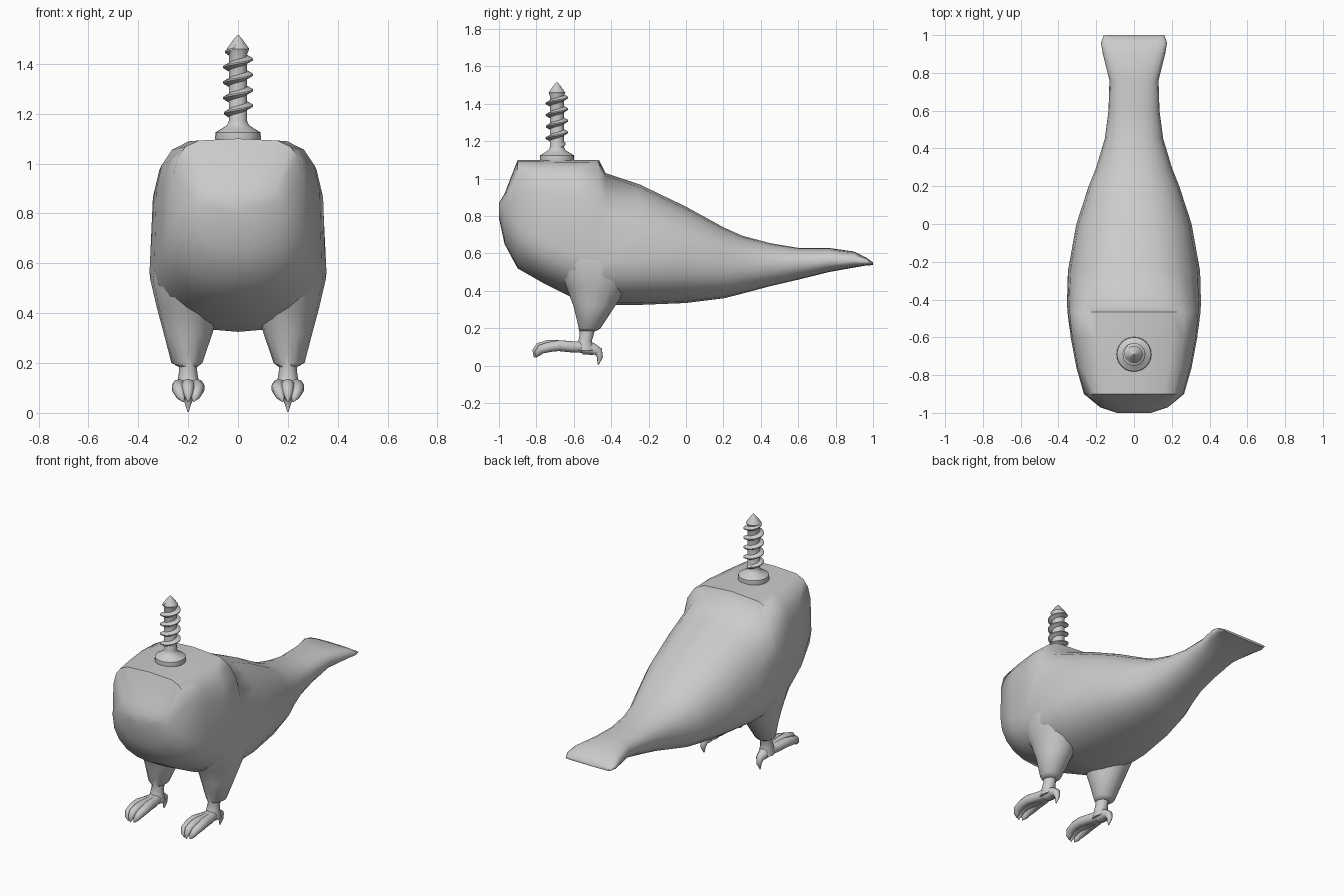
import bpy, bmesh
from math import sin, cos, pi, radians
from mathutils import Vector

if "Cube" in bpy.data.objects:
    bpy.data.objects.remove(bpy.data.objects["Cube"])


def finish(name, bm, angle=50):
    bmesh.ops.recalc_face_normals(bm, faces=bm.faces[:])
    me = bpy.data.meshes.new(name)
    bm.to_mesh(me)
    bm.free()
    ob = bpy.data.objects.new(name, me)
    bpy.context.collection.objects.link(ob)
    bpy.ops.object.select_all(action='DESELECT')
    ob.select_set(True)
    bpy.context.view_layer.objects.active = ob
    bpy.ops.object.shade_smooth_by_angle(angle=radians(angle))
    return ob


def loft(name, rings, angle=50):
    """Skin a list of closed point rings and cap both ends."""
    bm = bmesh.new()
    vs = [[bm.verts.new(p) for p in r] for r in rings]
    n = len(vs[0])
    for a, b in zip(vs, vs[1:]):
        for i in range(n):
            j = (i + 1) % n
            bm.faces.new((a[i], a[j], b[j], b[i]))
    bm.faces.new(vs[0])
    bm.faces.new(vs[-1])
    return finish(name, bm, angle)


def ellipse(cx, cy, z, rx, ry, n=16):
    return [(cx + rx * cos(2 * pi * i / n), cy + ry * sin(2 * pi * i / n), z) for i in range(n)]


def tube(name, path, radii, n=10):
    """Tapered tube along a path lying mostly in the yz plane."""
    pts = [Vector(p) for p in path]
    rings = []
    for k, (p, r) in enumerate(zip(pts, radii)):
        d = (pts[min(k + 1, len(pts) - 1)] - pts[max(k - 1, 0)]).normalized()
        u = d.cross(Vector((1, 0, 0))).normalized()
        v = d.cross(u)
        rings.append([p + r * (cos(2 * pi * i / n) * u + sin(2 * pi * i / n) * v) for i in range(n)])
    return loft(name, rings, 60)


def section(y, w, zc, top, bot, nt, nb, n=20):
    """Rounded body slice with separate squareness above and below."""
    ring = []
    for i in range(n):
        c, s = cos(2 * pi * i / n), sin(2 * pi * i / n)
        e = 2 / (nt if s > 0 else nb)
        h = (top - zc) if s > 0 else (zc - bot)
        x = w * abs(c) ** e * (1 if c > 0 else -1)
        ring.append((x, y, zc + h * abs(s) ** e * (1 if s > 0 else -1)))
    return ring


# Body with flat-cut neck and flared tail: y, half width, mid z, top, bottom, squareness
body = [
    (-1.0, .09, .84, .87, .79, 2, 2),
    (-.97, .18, .82, .92, .65, 2.4, 2),
    (-.90, .265, .75, 1.10, .52, 4.5, 2.2),
    (-.76, .305, .66, 1.10, .44, 4.5, 2.2),
    (-.60, .335, .60, 1.10, .36, 4.5, 2.2),
    (-.465, .35, .57, 1.10, .33, 4, 2.2),
    (-.43, .355, .56, 1.03, .325, 3.2, 2.2),
    (-.25, .35, .56, .97, .325, 2.5, 2.2),
    (0, .305, .56, .85, .335, 2.3, 2.2),
    (.20, .24, .53, .74, .36, 2.3, 2.2),
    (.30, .20, .53, .695, .385, 2.2, 2.2),
    (.45, .155, .54, .655, .425, 2.2, 2.2),
    (.60, .135, .55, .63, .46, 2.3, 2.2),
    (.76, .13, .56, .63, .50, 2.5, 2.3),
    (.90, .165, .56, .61, .525, 3, 2.5),
    (.96, .175, .555, .58, .535, 3, 3),
    (1.0, .16, .545, .552, .538, 4, 4),
]
loft("body", [section(*s) for s in body], 60)

# Legs, one per side
for side, s in (("left", 1), ("right", -1)):
    x = .2 * s
    loft(side + "_thigh", [
        ellipse(.19 * s, -.46, .62, .15, .28),
        ellipse(.20 * s, -.46, .54, .153, .25),
        ellipse(.20 * s, -.475, .42, .125, .165),
        ellipse(.20 * s, -.49, .32, .098, .112),
        ellipse(.205 * s, -.515, .20, .062, .058),
        ellipse(x, -.525, .185, .038, .045)], 60)
    loft(side + "_shank", [
        ellipse(x, -.53, .23, .038, .05, 12),
        ellipse(x, -.53, .17, .036, .038, 12),
        ellipse(x, -.54, .13, .042, .036, 12),
        ellipse(x, -.54, .08, .045, .06, 12)], 60)
    # Three front toes with hooked claws
    for k, name in ((-1, "inner"), (0, "middle"), (1, "outer")):
        o = .01 * abs(k)
        tube(f"{side}_{name}_toe", [
            (x, -.52, .10), (x + .02 * k, -.60, .10), (x + .036 * k, -.68, .107),
            (x + .04 * k, -.74 + o, .11 - o), (x + .036 * k, -.785 + o, .098 - o),
            (x + .028 * k, -.805 + o, .075 - o), (x + .02 * k, -.812 + o, .045)],
            (.032, .03, .029, .027, .025, .018, .003))
    # Back claw
    tube(side + "_back_claw", [
        (x, -.55, .095), (x, -.50, .09), (x, -.468, .075), (x, -.46, .045), (x, -.47, .005)],
        (.035, .033, .024, .016, .003))

# Screw flange and shaft: radius, height
SY = -.69
profile = [(.09, 1.09), (.092, 1.105), (.09, 1.125), (.065, 1.14), (.045, 1.153),
           (.037, 1.17), (.037, 1.44), (.045, 1.46), (.02, 1.495), (.003, 1.515)]
loft("screw_shaft", [ellipse(0, SY, z, r, r, 24) for r, z in profile], 35)

# Screw thread: a triangular ridge swept along a helix
steps, turns, pitch = 120, 4.7, .062
rings = []
for k in range(steps + 1):
    t = k / steps
    a = 2 * pi * turns * t
    z = 1.17 + pitch * turns * t
    r = .036 + .024 * min(1, 8 * t, 8 * (1 - t) + .3)
    rings.append([(q * cos(a), SY + q * sin(a), z + h)
                  for q, h in ((.032, -.018), (r, -.003), (r, .003), (.032, .018))])
loft("screw_thread", rings, 40)
